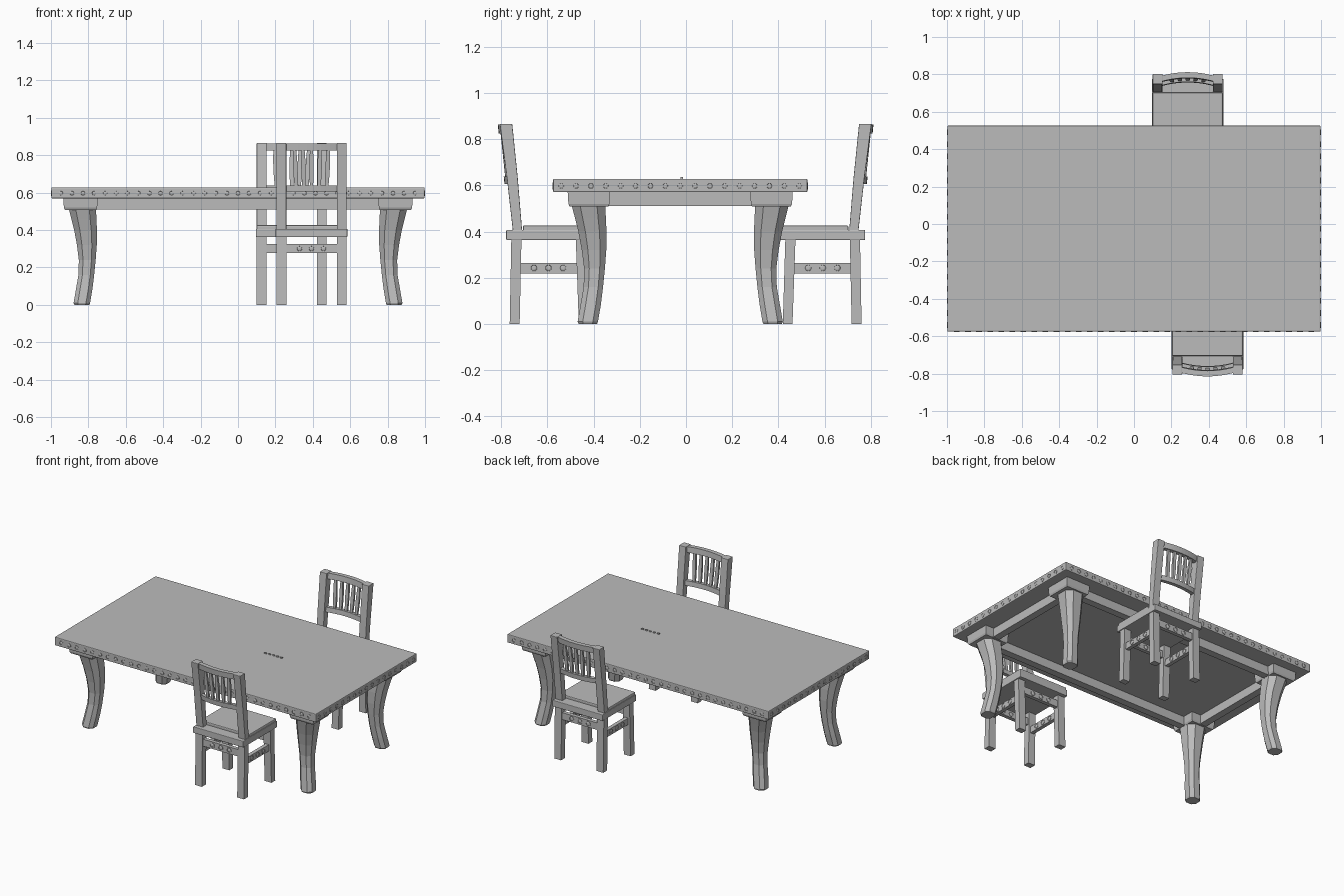
import bpy, math
from mathutils import Matrix, Vector

if "Cube" in bpy.data.objects:
    bpy.data.objects.remove(bpy.data.objects["Cube"])

wood = bpy.data.materials.new("grey wood")
wood.diffuse_color = (0.5, 0.5, 0.5, 1)
wood.use_nodes = True
wood.node_tree.nodes["Principled BSDF"].inputs["Base Color"].default_value = wood.diffuse_color


def mesh_obj(name, verts, faces, M=None, bevel=0.0):
    me = bpy.data.meshes.new(name)
    me.from_pydata(verts, [], faces)
    if M:
        me.transform(M)
    me.materials.append(wood)
    ob = bpy.data.objects.new(name, me)
    bpy.context.collection.objects.link(ob)
    if bevel:
        b = ob.modifiers.new("soft edge", 'BEVEL')
        b.width, b.segments = bevel, 2
    return ob


def loft(name, rings, M=None, bevel=0.0):
    """Skin equal-sized point rings and cap both ends."""
    n = len(rings[0])
    verts = [p for r in rings for p in r]
    faces = [tuple(range(n))[::-1], tuple(range(len(verts) - n, len(verts)))]
    for k in range(len(rings) - 1):
        for i in range(n):
            j = (i + 1) % n
            faces.append((k*n + i, k*n + j, (k+1)*n + j, (k+1)*n + i))
    ob = mesh_obj(name, verts, faces, M, bevel)
    import bmesh
    bm = bmesh.new()
    bm.from_mesh(ob.data)
    bmesh.ops.recalc_face_normals(bm, faces=bm.faces)
    bm.to_mesh(ob.data)
    bm.free()
    return ob


def rect(x0, x1, y0, y1, z):
    return [(x0, y0, z), (x1, y0, z), (x1, y1, z), (x0, y1, z)]


def box(name, x0, x1, y0, y1, z0, z1, M=None, bevel=0.0):
    return loft(name, [rect(x0, x1, y0, y1, z0), rect(x0, x1, y0, y1, z1)], M, bevel)


def studs(name, places, r, h, M=None):
    """Small round studs; each place is (position, outward normal)."""
    verts, faces, n = [], [], 12
    for p, nrm in places:
        q = Vector(nrm).to_track_quat('Z', 'Y')
        base = len(verts)
        for rad, z in ((r, -0.002), (r, h), (r*0.75, h), (r*0.7, h*0.2), (r*0.35, h)):
            for i in range(n):
                a = 2*math.pi*i/n
                verts.append(Vector(p) + q @ Vector((rad*math.cos(a), rad*math.sin(a), z)))
        for k in range(4):
            for i in range(n):
                j = (i + 1) % n
                faces.append((base+k*n+i, base+k*n+j, base+(k+1)*n+j, base+(k+1)*n+i))
        faces.append(tuple(base + 4*n + i for i in range(n)))
    return mesh_obj(name, verts, faces, M)


# ---- Table ----
CY = -0.025
X, Y = 0.998, 0.5505
box("table_top", -X, X, CY - Y, CY + Y, 0.57, 0.628, bevel=0.005)
places = []
for s in (-1, 1):
    places += [((-0.947 + 1.894*i/32, CY + s*Y, 0.597), (0, s, 0)) for i in range(33)]
    places += [((s*X, CY - 0.515 + 1.03*i/16, 0.597), (s, 0, 0)) for i in range(17)]
studs("table_edge_studs", places, 0.015, 0.002)

# small slivers on the table surface
for i in range(5):
    x = 0.225 + 0.03*i
    box("table_sliver", x - 0.008, x + 0.008, -0.024 + 0.002*abs(2 - i)*-1 + 0.004, -0.014, 0.62, 0.635)

# aprons between leg blocks
for s in (-1, 1):
    box("long_apron", -0.8, 0.8, CY + s*0.41 - 0.025, CY + s*0.41 + 0.025, 0.51, 0.572)
    box("short_apron", s*0.845 - 0.025, s*0.845 + 0.025, CY - 0.4, CY + 0.4, 0.51, 0.572)

# curved chamfered legs: (z, inward shift, half width)
LEG = [(0.0, 0.0, 0.040), (0.01, 0.0, 0.044), (0.08, -0.012, 0.044), (0.16, -0.024, 0.042),
       (0.24, -0.029, 0.045), (0.32, -0.027, 0.053), (0.40, -0.020, 0.061),
       (0.46, -0.011, 0.067), (0.515, -0.003, 0.073)]
for sx in (-1, 1):
    for sy in (-1, 1):
        rings = []
        for z, d, w in LEG:
            c = w*0.5
            o = [(w, -c), (w, c), (c, w), (-c, w), (-w, c), (-w, -c), (-c, -w), (c, -w)]
            rings.append([(sx*(0.835 + d + a), CY + sy*(0.400 + d + b), z) for a, b in o])
        loft("table_leg", rings)
        x, y = sx*0.842, CY + sy*0.395
        loft("leg_block", [rect(x-w, x+w, y-w, y+w, z)
                           for z, w in ((0.508, 0.084), (0.52, 0.089), (0.571, 0.092))])


# ---- Chairs, built with the back towards +y ----
def back_y(z):
    return 0.727 + (z - 0.41)*0.105


def bowed_rail(name, z0, z1, t, M):
    rings = []
    for i in range(13):
        x = -0.15 + 0.3*i/12
        b = 0.022*(1 - (x/0.15)**2)
        y0, y1 = back_y(z0) + b, back_y(z1) + b
        rings.append([(x, y0 - t, z0), (x, y0 + t, z0), (x, y1 + t, z1), (x, y1 - t, z1)])
    loft(name, rings, M)


def chair(M):
    # seat with raised front part
    box("seat", -0.192, 0.192, 0.405, 0.775, 0.363, 0.407, M, 0.004)
    box("seat_pad", -0.188, 0.188, 0.409, 0.703, 0.40, 0.426, M, 0.006)
    for s in (-1, 1):
        # legs and back posts
        a, b = sorted((s*0.135, s*0.187))
        loft("front_leg", [rect(a, b, 0.419, 0.461, 0), rect(a, b, 0.430, 0.474, 0.37)], M)
        loft("rear_leg", [rect(a, b, 0.717, 0.760, 0), rect(a, b, 0.709, 0.753, 0.37)], M)
        loft("back_post", [rect(a, b, 0.706, 0.746, 0.40), rect(a, b, 0.725, 0.772, 0.63),
                           rect(a, b, 0.749, 0.803, 0.866)], M, 0.003)
        # side stretcher
        box("side_stretcher", s*0.161 - 0.013, s*0.161 + 0.013, 0.44, 0.735, 0.219, 0.264, M)
    for y in (0.447, 0.735):
        box("cross_stretcher", -0.15, 0.15, y - 0.013, y + 0.013, 0.277, 0.325, M)
    # rosettes on both faces of every stretcher
    pl = []
    for k in (-1, 0, 1):
        for f in (-1, 1):
            for s in (-1, 1):
                pl.append(((s*0.161 + f*0.013, 0.592 + 0.063*k, 0.242), (f, 0, 0)))
            for y in (0.447, 0.735):
                pl.append(((0.064*k, y + f*0.013, 0.301), (0, f, 0)))
    studs("stretcher_rosettes", pl, 0.018, 0.003, M)
    # backrest rails and slats
    bowed_rail("top_rail", 0.825, 0.864, 0.015, M)
    bowed_rail("lower_rail", 0.605, 0.638, 0.013, M)
    for i in range(-2, 3):
        rings = []
        for k in range(7):
            t = k/6
            z = 0.63 + 0.2*t
            x = i*(0.041 + 0.004*t)
            y = back_y(z) + 0.022*(1 - (x/0.15)**2)
            w = 0.008 + 0.004*math.sin(math.pi*t)
            rings.append(rect(x - w, x + w, y - 0.007, y + 0.007, z))
        loft("back_slat", rings, M)


chair(Matrix.Translation((0.287, 0, 0)))
chair(Matrix.Translation((0.393, -0.003, 0)) @ Matrix.Rotation(math.pi, 4, 'Z'))
